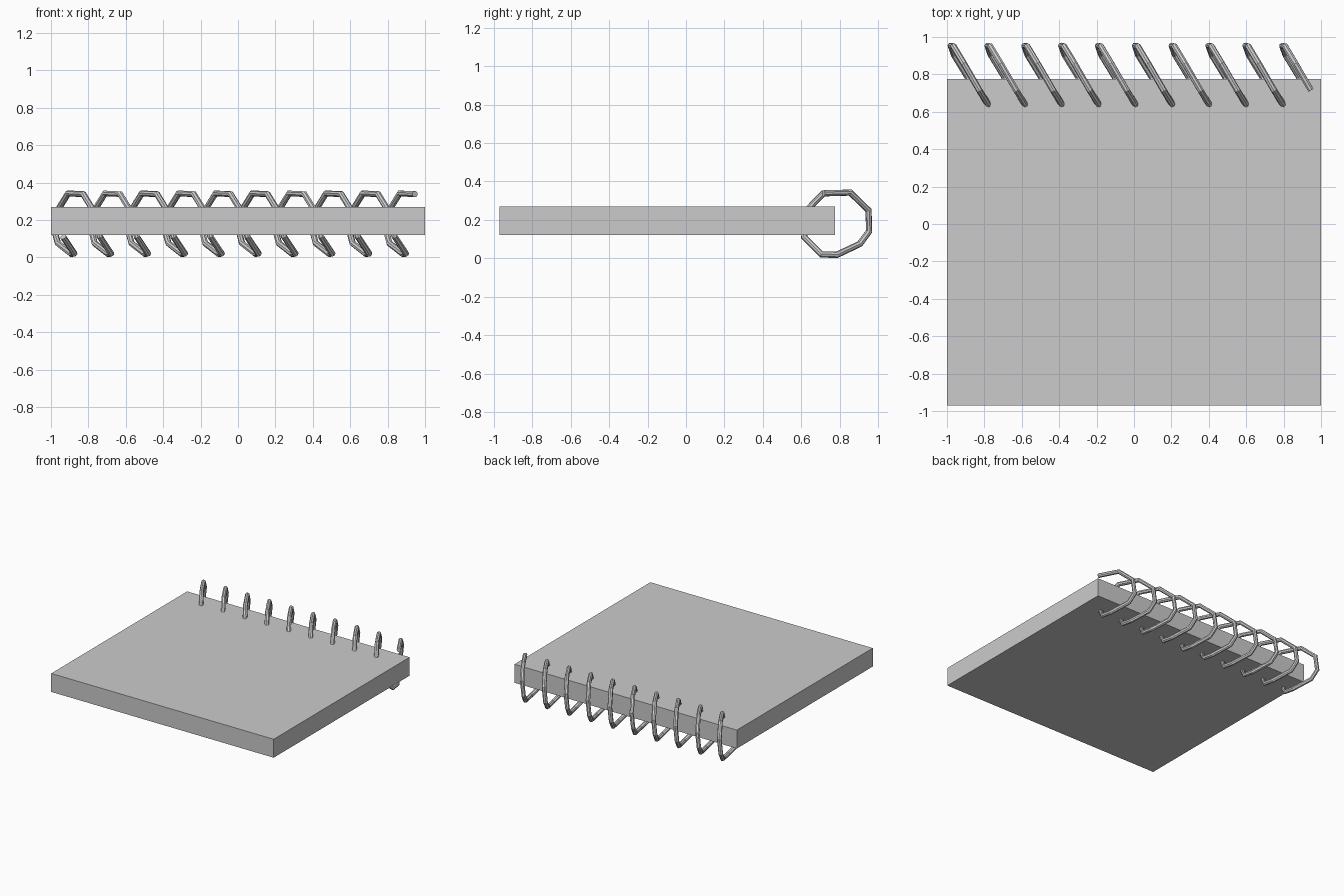
import bpy

if "Cube" in bpy.data.objects:
    bpy.data.objects.remove(bpy.data.objects["Cube"])

# Pad slab
bpy.ops.mesh.primitive_cube_add(size=1, location=(0, -0.0975, 0.195))
pad = bpy.context.object
pad.name = "notebook_pad"
pad.scale = (2, 1.745, 0.15)
bpy.ops.object.transform_apply(location=False, rotation=False, scale=True)

# One turn of the spiral: starts inside the pad, runs under, round the back, over the top
TURN = [(-0.935, 0.615, 0.11), (-0.875, 0.705, 0.02), (-0.89, 0.785, 0.018),
        (-0.963, 0.905, 0.075), (-0.98, 0.953, 0.14), (-0.965, 0.95, 0.25),
        (-0.908, 0.855, 0.342), (-0.827, 0.715, 0.338), (-0.773, 0.628, 0.25)]
PITCH = 0.197
TURNS = 10
path = [(x + i * PITCH, y, z) for i in range(TURNS) for x, y, z in TURN]
path.pop()  # wire ends on top of the last turn

# Spiral wire
curve = bpy.data.curves.new("spiral_wire", 'CURVE')
curve.dimensions = '3D'
curve.bevel_depth = 0.017
curve.bevel_resolution = 2
curve.use_fill_caps = True
spline = curve.splines.new('POLY')
spline.points.add(len(path) - 1)
for point, co in zip(spline.points, path):
    point.co = (*co, 1)
spline.use_smooth = False
wire = bpy.data.objects.new("spiral_wire", curve)
bpy.context.collection.objects.link(wire)
